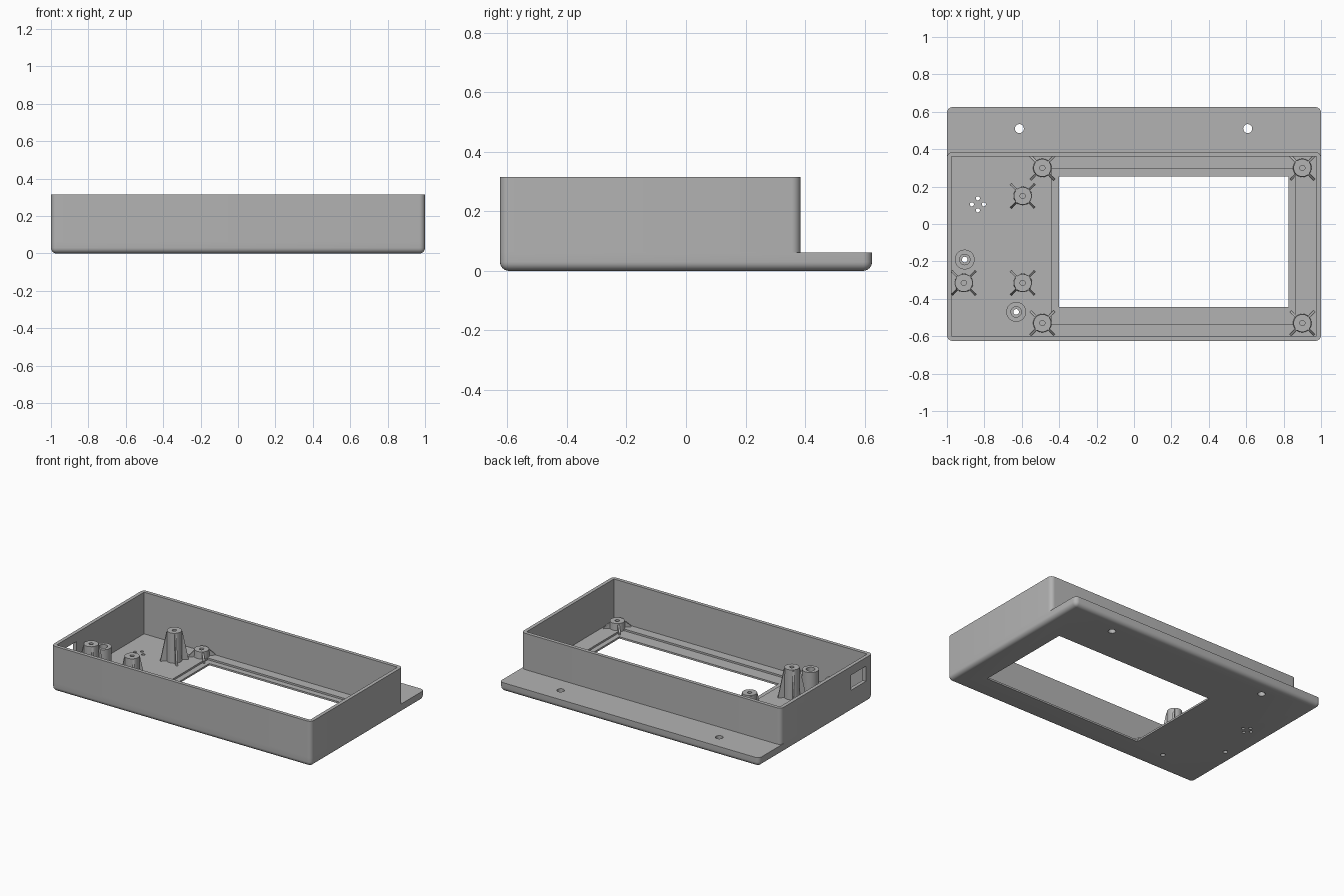
import bpy, bmesh, math
from mathutils import Matrix, Vector

if "Cube" in bpy.data.objects:
    bpy.data.objects.remove(bpy.data.objects["Cube"])

# One plain grey plastic
GREY = (0.45, 0.45, 0.45, 1)
mat = bpy.data.materials.new("grey plastic")
mat.use_nodes = True
mat.diffuse_color = GREY
mat.node_tree.nodes["Principled BSDF"].inputs["Base Color"].default_value = GREY

FLOOR, LEDGE, TOP = 0.025, 0.0625, 0.315
FRONT, BACK, LEDGE_END = -0.625, 0.385, 0.625
WALL, ROUND = 0.025, 0.03


def finish(bm, name):
    bmesh.ops.recalc_face_normals(bm, faces=bm.faces)
    mesh = bpy.data.meshes.new(name)
    bm.to_mesh(mesh)
    bm.free()
    obj = bpy.data.objects.new(name, mesh)
    bpy.context.collection.objects.link(obj)
    mesh.materials.append(mat)
    return obj


def activate(obj):
    bpy.ops.object.select_all(action="DESELECT")
    obj.select_set(True)
    bpy.context.view_layer.objects.active = obj


def smooth(obj):
    activate(obj)
    bpy.ops.object.shade_smooth_by_angle(angle=math.radians(35))


def block(name, x, y, z, radius=0, round_bottom=False):
    """Box between ranges, with rounded upright and optional bottom edges."""
    bm = bmesh.new()
    bmesh.ops.create_cube(bm, size=1)
    for v in bm.verts:
        v.co = [r[0] if c < 0 else r[1] for c, r in zip(v.co, (x, y, z))]
    if radius:
        def chosen(e):
            a, b = (v.co for v in e.verts)
            return abs(a.z - b.z) > 1e-4 or (round_bottom and max(a.z, b.z) < z[0] + 1e-4)
        bmesh.ops.bevel(bm, geom=[e for e in bm.edges if chosen(e)], offset=radius,
                        segments=6, profile=0.5, affect="EDGES")
    return finish(bm, name)


def drill(name, x, y, radius):
    bm = bmesh.new()
    bmesh.ops.create_cone(bm, cap_ends=True, segments=24, radius1=radius, radius2=radius,
                          depth=0.4, matrix=Matrix.Translation((x, y, 0)))
    return finish(bm, name)


def cut(obj, cutters):
    for cutter in cutters:
        mod = obj.modifiers.new("cut", "BOOLEAN")
        mod.operation, mod.solver, mod.object = "DIFFERENCE", "EXACT", cutter
        activate(obj)
        bpy.ops.object.modifier_apply(modifier=mod.name)
        bpy.data.objects.remove(cutter)
    smooth(obj)


def cavity():
    return block("cavity_cutter", (-1 + WALL, 1 - WALL), (FRONT + WALL, BACK - WALL),
                 (FLOOR, 0.5))


def lathe(name, profile, x, y):
    bm = bmesh.new()
    verts = [bm.verts.new((r, 0, z)) for r, z in profile]
    edges = [bm.edges.new(pair) for pair in zip(verts, verts[1:])]
    bmesh.ops.spin(bm, geom=verts + edges, axis=(0, 0, 1), cent=(0, 0, 0),
                   angle=math.tau, steps=32)
    bmesh.ops.remove_doubles(bm, verts=bm.verts, dist=1e-5)
    bmesh.ops.translate(bm, verts=bm.verts, vec=(x, y, 0))
    smooth(finish(bm, name))


def ribs(name, x, y, height):
    """Four sloping diagonal fins around a post."""
    bm = bmesh.new()
    outline = [(0.035, 0.012), (0.09, 0.012), (0.09, 0.028),
               (0.05, height - 0.008), (0.035, height - 0.008)]
    for i in range(4):
        face = bm.faces.new([bm.verts.new((r, -0.006, z)) for r, z in outline])
        grown = bmesh.ops.extrude_face_region(bm, geom=[face])["geom"]
        top = [g for g in grown if isinstance(g, bmesh.types.BMVert)]
        bmesh.ops.translate(bm, verts=top, vec=(0, 0.012, 0))
        turn = Matrix.Rotation(math.radians(45 + 90 * i), 4, "Z")
        for v in set(face.verts) | set(top):
            v.co = turn @ v.co + Vector((x, y, 0))
    finish(bm, name)


# Base tray with rounded underside and rear mounting ledge
hollow_posts = [(-0.905, -0.19), (-0.63, -0.47)]
base = block("base_tray", (-1, 1), (FRONT, LEDGE_END), (0, LEDGE), ROUND, True)
cutters = [
    cavity(),
    block("recess_cutter", (-0.44, 0.86), (-0.535, 0.295), (0.0125, 0.2)),
    block("window_cutter", (-0.4, 0.825), (-0.445, 0.255), (-0.1, 0.2)),
]
cutters += [drill("mount_hole_cutter", x, 0.51, 0.024) for x in (-0.613, 0.608)]
cutters += [drill("post_hole_cutter", x, y, 0.015) for x, y in hollow_posts]
cutters += [drill("vent_cutter", -0.835 + dx, 0.105 + dy, 0.011)
            for dx, dy in ((0.032, 0), (-0.032, 0), (0, 0.032), (0, -0.032))]
cut(base, cutters)

# Upright walls with a side port
walls = block("side_walls", (-1, 1), (FRONT, BACK), (LEDGE, TOP), ROUND)
inner = cavity()
inner.location.z = -0.1
port = block("port_cutter", (-1.1, -0.9), (-0.55, -0.385), (0.15, 0.255))
cut(walls, [inner, port])

# Ribbed screw posts: four short at the display corners, three tall for the board
corner_posts = [(x, y, 0.073) for x in (-0.49, 0.9) for y in (-0.53, 0.3)]
board_posts = [(-0.595, 0.15, 0.232), (-0.595, -0.315, 0.232), (-0.91, -0.315, 0.232)]
for i, (x, y, h) in enumerate(corner_posts + board_posts):
    kind = "display_post" if h < 0.1 else "board_post"
    lathe(f"{kind}_{i + 1}", [(0, 0.04), (0.014, 0.04), (0.014, h), (0.047, h),
                              (0.05, 0.015)], x, y)
    ribs(f"{kind}_ribs_{i + 1}", x, y, h)

# Hollow counterbored button posts
for i, (x, y) in enumerate(hollow_posts):
    lathe(f"button_post_{i + 1}", [(0.015, 0.015), (0.015, 0.06), (0.028, 0.06),
                                   (0.028, 0.167), (0.053, 0.167), (0.053, 0.015)], x, y)
